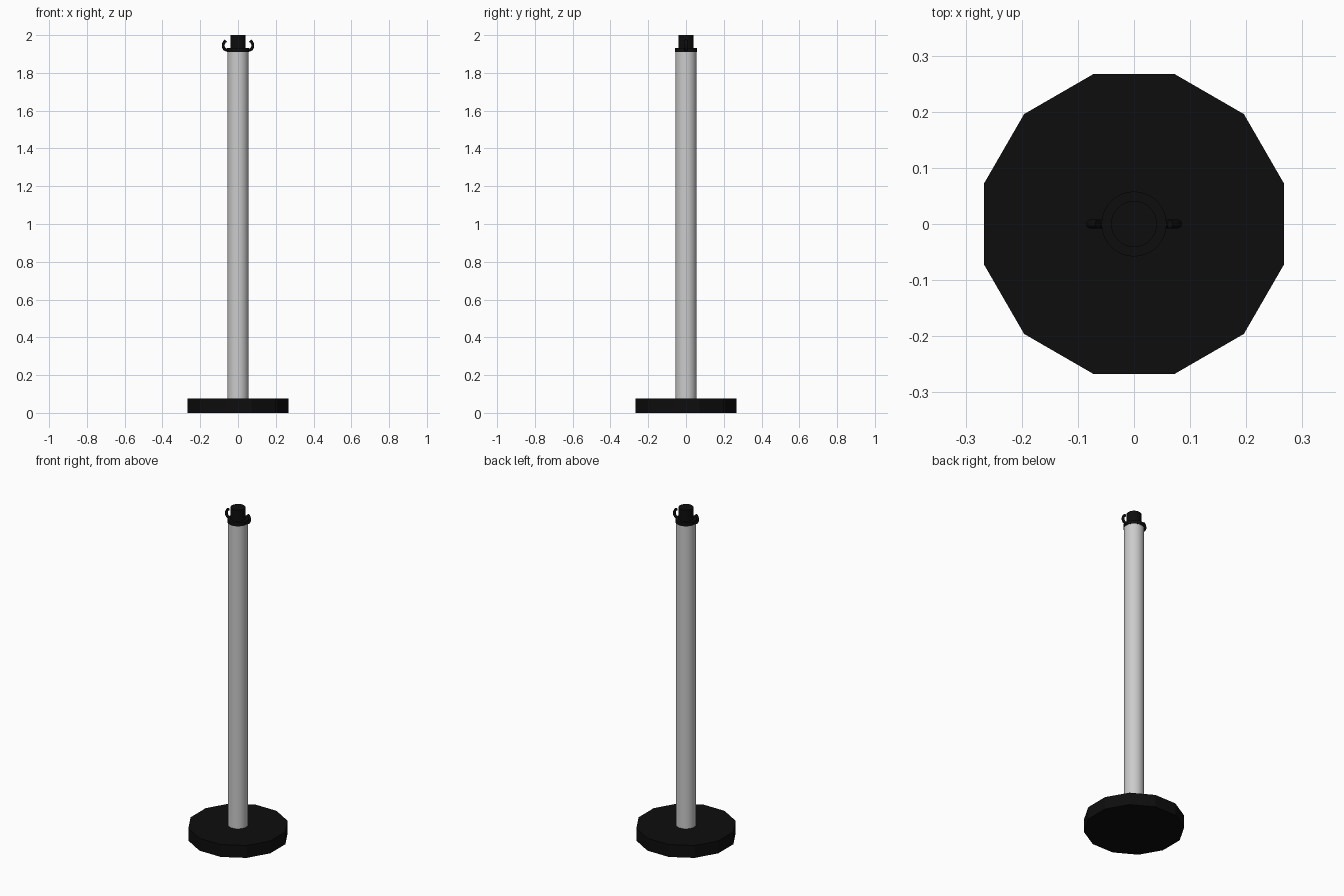
import bpy, math

if "Cube" in bpy.data.objects:
    bpy.data.objects.remove(bpy.data.objects["Cube"])

black = bpy.data.materials.new("black")
black.diffuse_color = (0.004, 0.004, 0.004, 1)
black.use_nodes = True
black.node_tree.nodes["Principled BSDF"].inputs["Base Color"].default_value = black.diffuse_color


def cylinder(name, radius, z0, z1, sides=32, turn=0.0, mat=None, smooth=True):
    bpy.ops.mesh.primitive_cylinder_add(vertices=sides, radius=radius, depth=z1 - z0,
                                        location=(0, 0, (z0 + z1) / 2), rotation=(0, 0, turn))
    ob = bpy.context.object
    ob.name = name
    if mat:
        ob.data.materials.append(mat)
    if smooth:
        bpy.ops.object.shade_smooth_by_angle(angle=math.radians(30))
    return ob


# Twelve-sided foot with flat sides facing the axes
cylinder("base", 0.277, 0, 0.075, 12, math.radians(15), black, smooth=False)

# Grey pole, collar and top knob
cylinder("pole", 0.056, 0.07, 1.912)
cylinder("collar", 0.058, 1.91, 1.932, mat=black)
cylinder("top_knob", 0.041, 1.93, 2.0, mat=black)

# Upturned hooks on both sides of the collar
path = [(0.045, 1.921), (0.062, 1.921), (0.072, 1.926), (0.078, 1.938),
        (0.078, 1.951), (0.073, 1.963), (0.064, 1.971)]
for side, label in ((-1, "left"), (1, "right")):
    curve = bpy.data.curves.new(label + "_hook", "CURVE")
    curve.dimensions = "3D"
    curve.bevel_depth = 0.008
    curve.bevel_resolution = 2
    curve.use_fill_caps = True
    spline = curve.splines.new("POLY")
    spline.points.add(len(path) - 1)
    for p, (x, z) in zip(spline.points, path):
        p.co = (side * x, 0, z, 1)
    curve.materials.append(black)
    hook = bpy.data.objects.new(label + "_hook", curve)
    bpy.context.collection.objects.link(hook)
